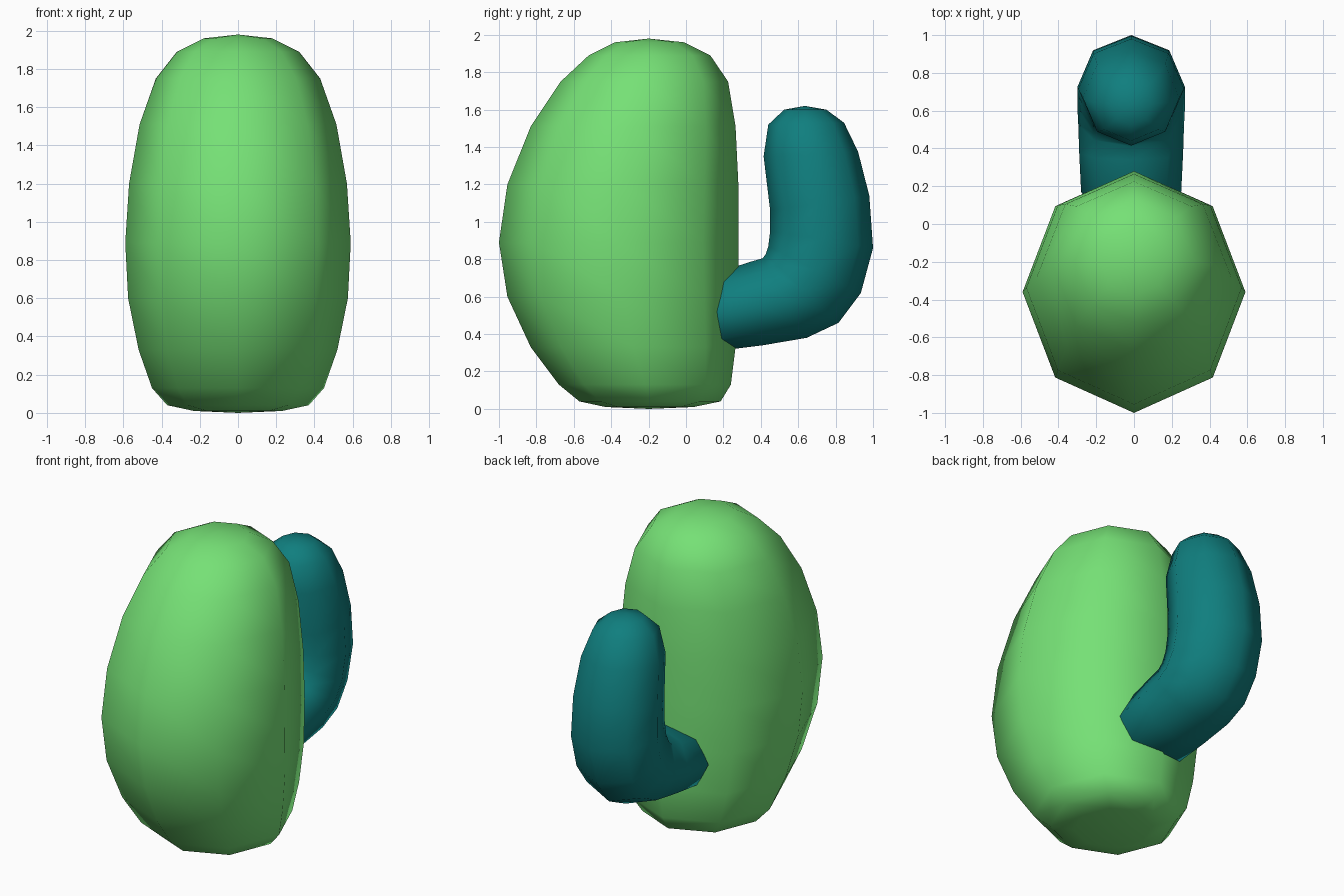
import bpy, bmesh
from math import sin, cos, pi
from mathutils import Vector

cube = bpy.data.objects.get("Cube")
if cube:
    bpy.data.objects.remove(cube, do_unlink=True)

SIDES = 8


def make_material(name, rgb):
    mat = bpy.data.materials.new(name)
    mat.use_nodes = True
    color = (*rgb, 1.0)
    mat.diffuse_color = color
    mat.node_tree.nodes["Principled BSDF"].inputs["Base Color"].default_value = color
    return mat


def loft(name, start, rings, end, mat, x=0.0):
    """Skin eight-sided rings, given as near (y, z), far (y, z), half width,
    and close both ends with a pole."""
    bm = bmesh.new()
    loops = []
    for near, far, width in rings:
        a, b = Vector((x, *near)), Vector((x, *far))
        mid, half = (a + b) / 2, (b - a) / 2
        side = Vector((width, 0, 0))
        angles = [2 * pi * i / SIDES for i in range(SIDES)]
        loops.append([bm.verts.new(mid + half * cos(t) + side * sin(t)) for t in angles])
    for i in range(SIDES):
        j = (i + 1) % SIDES
        for low, high in zip(loops, loops[1:]):
            bm.faces.new((low[i], low[j], high[j], high[i]))
    for pole, ring in ((start, loops[0]), (end, loops[-1])):
        tip = bm.verts.new((x, *pole))
        for i in range(SIDES):
            bm.faces.new((tip, ring[i], ring[(i + 1) % SIDES]))
    bmesh.ops.recalc_face_normals(bm, faces=bm.faces[:])
    for face in bm.faces:
        face.smooth = True
    mesh = bpy.data.meshes.new(name)
    bm.to_mesh(mesh)
    bm.free()
    mesh.materials.append(mat)
    obj = bpy.data.objects.new(name, mesh)
    bpy.context.collection.objects.link(obj)
    return obj


green = make_material("light green", (0.18, 0.75, 0.18))
teal = make_material("dark teal", (0.005, 0.21, 0.21))

# Body: height, front, back, half width
body_profile = [
    (0.01, -0.43, 0.04, 0.23), (0.04, -0.57, 0.185, 0.37),
    (0.13, -0.68, 0.24, 0.45), (0.33, -0.83, 0.265, 0.52),
    (0.60, -0.955, 0.28, 0.575), (0.89, -1.0, 0.28, 0.59),
    (1.20, -0.955, 0.28, 0.57), (1.51, -0.83, 0.265, 0.515),
    (1.75, -0.67, 0.225, 0.43), (1.89, -0.52, 0.13, 0.32),
    (1.96, -0.38, -0.01, 0.18),
]
loft("body", (-0.2, 0.0),
     [((front, z), (back, z), w) for z, front, back, w in body_profile],
     (-0.2, 1.98), green)

# Tail: inner edge, outer edge, half width, from the tip into the body
tail_rings = [
    ((0.525, 1.60), (0.75, 1.60), 0.11), ((0.44, 1.52), (0.845, 1.53), 0.20),
    ((0.415, 1.35), (0.92, 1.375), 0.255), ((0.45, 1.06), (0.98, 1.14), 0.28),
    ((0.45, 0.95), (1.0, 0.86), 0.285), ((0.44, 0.87), (0.935, 0.62), 0.285),
    ((0.425, 0.825), (0.815, 0.46), 0.285), ((0.41, 0.805), (0.645, 0.38), 0.28),
    ((0.34, 0.785), (0.41, 0.34), 0.275), ((0.17, 0.73), (0.17, 0.31), 0.265),
    ((0.04, 0.65), (0.04, 0.37), 0.17),
]
loft("tail", (0.635, 1.62), tail_rings, (0.0, 0.51), teal, x=-0.015)
